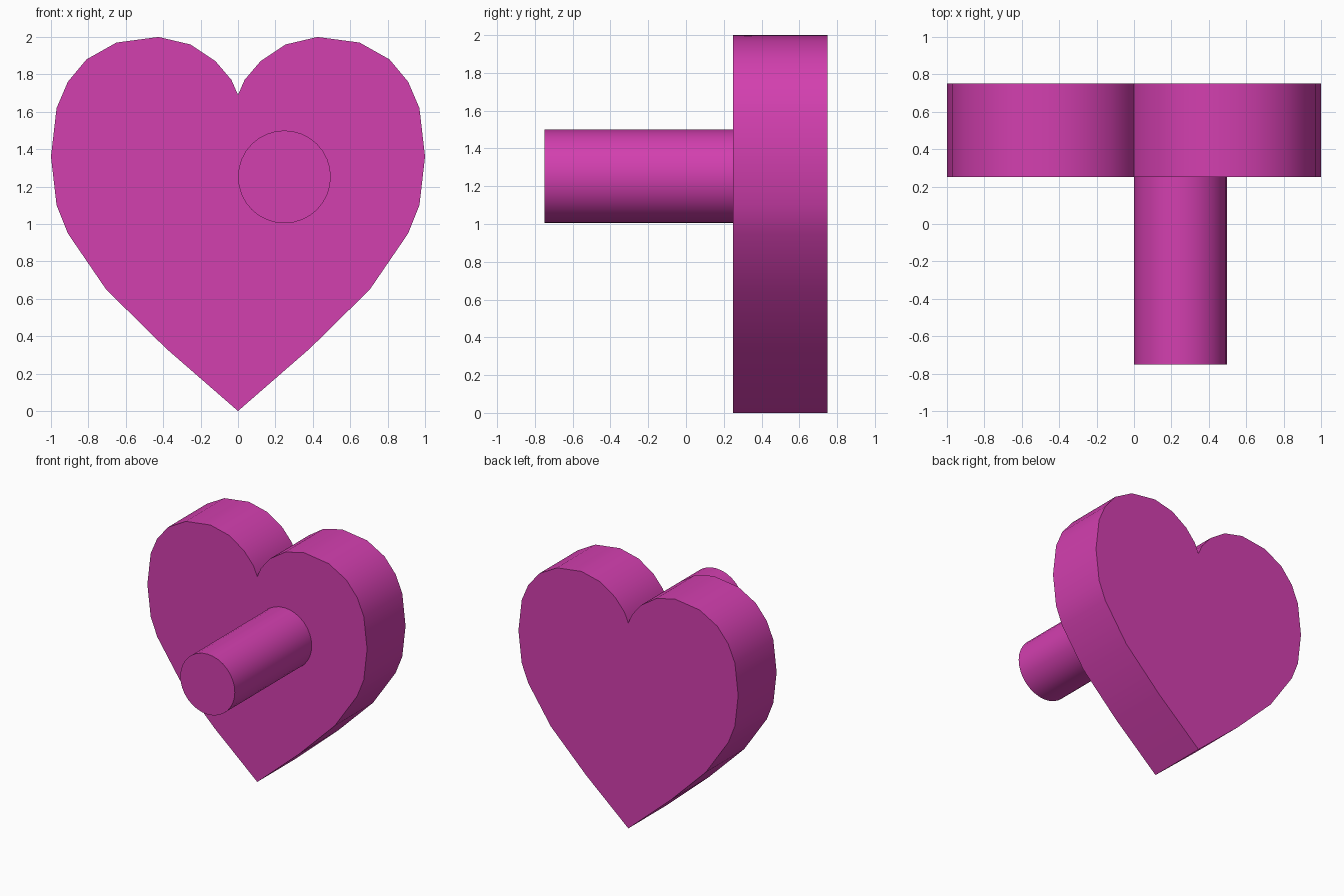
import bpy, bmesh, math
from mathutils import Vector

cube = bpy.data.objects.get("Cube")
if cube:
    bpy.data.objects.remove(cube, do_unlink=True)

pink = bpy.data.materials.new("magenta_pink")
pink.use_nodes = True
colour = (0.65, 0.05, 0.43, 1.0)
pink.diffuse_color = colour
pink.node_tree.nodes["Principled BSDF"].inputs["Base Color"].default_value = colour


def extruded(name, outline, y_front, y_back):
    """Solid made by extruding an (x, z) outline along y."""
    bm = bmesh.new()
    face = bm.faces.new([bm.verts.new((x, y_front, z)) for x, z in outline])
    result = bmesh.ops.extrude_face_region(bm, geom=[face], use_keep_orig=True)
    verts = [g for g in result["geom"] if isinstance(g, bmesh.types.BMVert)]
    bmesh.ops.translate(bm, verts=verts, vec=Vector((0, y_back - y_front, 0)))
    bmesh.ops.recalc_face_normals(bm, faces=bm.faces)
    mesh = bpy.data.meshes.new(name)
    bm.to_mesh(mesh)
    bm.free()
    mesh.materials.append(pink)
    obj = bpy.data.objects.new(name, mesh)
    bpy.context.collection.objects.link(obj)
    bpy.ops.object.select_all(action="DESELECT")
    obj.select_set(True)
    bpy.context.view_layer.objects.active = obj
    bpy.ops.object.shade_smooth_by_angle(angle=math.radians(40))
    return obj


# Heart plate: half outline from cleft to tip, mirrored across x
half = [(0, 1.69), (0.035, 1.77), (0.12, 1.87), (0.255, 1.96), (0.425, 2.0),
        (0.65, 1.97), (0.81, 1.88), (0.91, 1.76), (0.97, 1.62), (1.0, 1.36),
        (0.97, 1.10), (0.91, 0.95), (0.705, 0.65), (0.385, 0.335), (0, 0)]
heart = half + [(-x, z) for x, z in reversed(half[1:-1])]
extruded("heart_plate", heart, 0.25, 0.75)

# Round peg standing out of the front, off centre
sides = 32
radius = 0.248
circle = [(0.248 + radius * math.cos(math.tau * i / sides),
           1.252 + radius * math.sin(math.tau * i / sides)) for i in range(sides)]
extruded("round_peg", circle, -0.75, 0.25)
